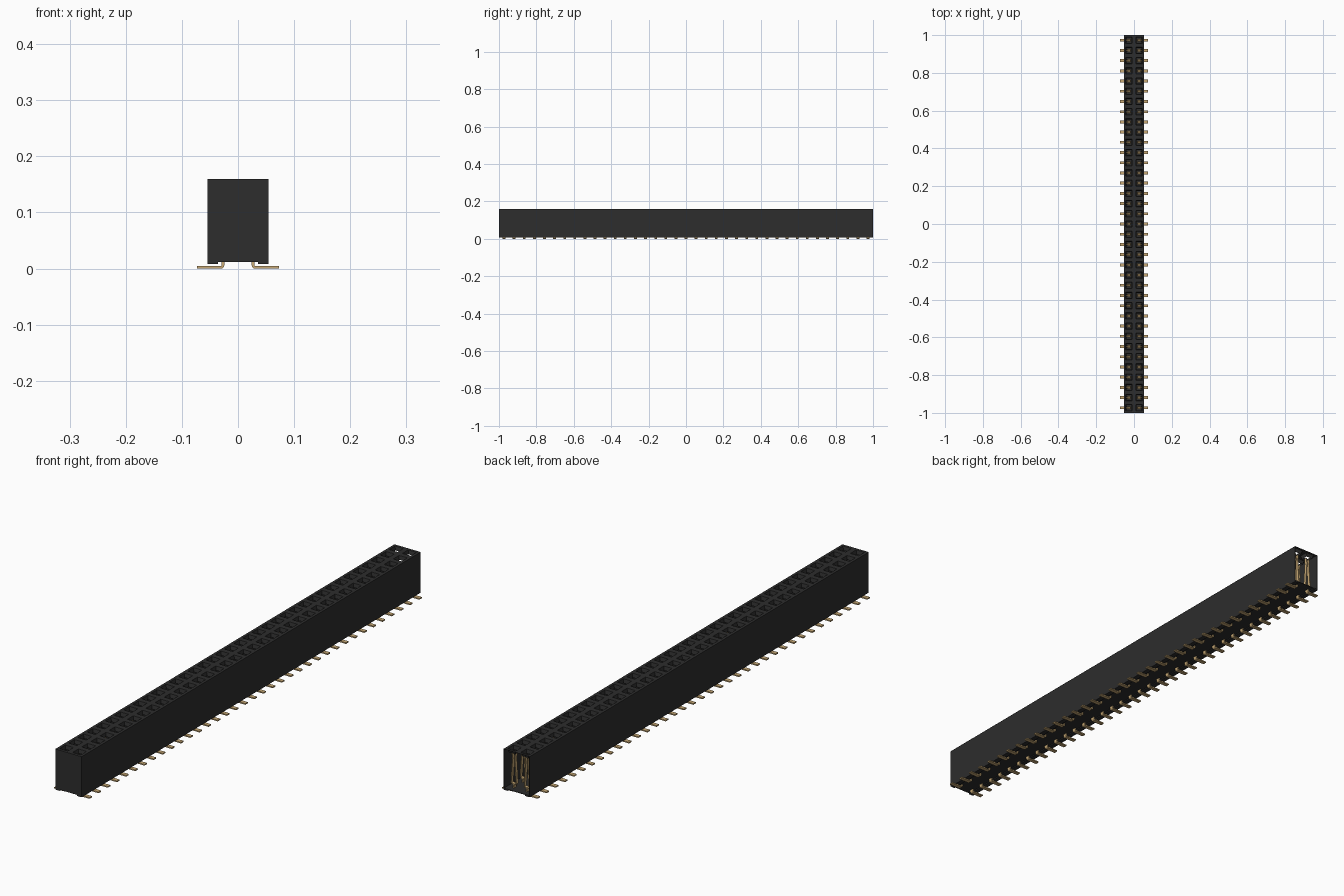
import bpy, bmesh, math
from mathutils import Vector

if "Cube" in bpy.data.objects:
    bpy.data.objects.remove(bpy.data.objects["Cube"])

ROWS = 37
PITCH = 2 / ROWS
HALF = PITCH            # half of the body width
TOP = 0.16
WALL = 0.002
COL = PITCH / 2         # x of one contact column


def material(name, rgb):
    m = bpy.data.materials.new(name)
    m.use_nodes = True
    m.diffuse_color = (*rgb, 1)
    m.node_tree.nodes["Principled BSDF"].inputs["Base Color"].default_value = (*rgb, 1)
    return m


black = material("black plastic", (0.026, 0.026, 0.026))
gold = material("gold metal", (0.58, 0.40, 0.18))


def finish(name, bm, mat):
    bmesh.ops.recalc_face_normals(bm, faces=bm.faces)
    me = bpy.data.meshes.new(name)
    bm.to_mesh(me)
    bm.free()
    me.materials.append(mat)
    ob = bpy.data.objects.new(name, me)
    bpy.context.collection.objects.link(ob)
    return ob


def box(name, lo, hi, mat):
    bm = bmesh.new()
    bmesh.ops.create_cube(bm, size=1)
    lo, hi = Vector(lo), Vector(hi)
    for v in bm.verts:
        v.co = (lo + hi) / 2 + v.co * (hi - lo)
    return finish(name, bm, mat)


def prism(bm, profile, y, width):
    """Extrude an x-z outline along y."""
    face = bm.faces.new([bm.verts.new((x, y - width / 2, z)) for x, z in profile])
    ext = bmesh.ops.extrude_face_region(bm, geom=[face])
    verts = [g for g in ext["geom"] if isinstance(g, bmesh.types.BMVert)]
    bmesh.ops.translate(bm, vec=(0, width, 0), verts=verts)


def mirror(ob):
    ob.modifiers.new("mirror", "MIRROR").use_axis[0] = True


# Housing shell, open at the back end
mirror(box("side_wall", (HALF - WALL, -1, 0.008), (HALF, 1, TOP - 0.0005), black))
mirror(box("standoff_rail", (0.036, -1, 0.008), (HALF - WALL, 1, 0.013), black))
box("floor", (WALL - HALF, -1, 0.012), (HALF - WALL, 1, 0.014), black)
box("front_wall", (WALL - HALF, -1, 0.012), (HALF - WALL, WALL - 1, TOP - 0.0005), black)

# Top plate with a tapered square socket over each contact
bm = bmesh.new()
bmesh.ops.create_grid(bm, x_segments=2, y_segments=ROWS, size=1)
for v in bm.verts:
    v.co.x *= HALF
    v.co.z = TOP
cells = list(bm.faces)
bmesh.ops.inset_individual(bm, faces=cells, thickness=0.014)
bmesh.ops.inset_individual(bm, faces=cells, thickness=0.005, depth=-0.014)
bmesh.ops.delete(bm, geom=cells, context="FACES")
finish("socket_plate", bm, black)

# Contacts: bent solder foot, base and two spring blades, repeated along the rows
bm = bmesh.new()
first = -1 + PITCH / 2
t = 0.0045
r = 0.006
bend_x = 0.0245 + r


def arc(radius):
    return [(bend_x - radius * math.cos(a), r - radius * math.sin(a))
            for a in (i * math.pi / 8 for i in range(5))]


foot = [(0.073, t), (0.073, 0)] + arc(r)[::-1] + [(0.0245, 0.03), (0.0245 + t, 0.03)] + arc(r - t)
prism(bm, foot, first, 0.015)
prism(bm, [(COL - 0.009, 0.026), (COL + 0.009, 0.026), (COL + 0.009, 0.03), (COL - 0.009, 0.03)],
      first, 0.013)
for s in (-1, 1):
    blade = [(0.009, 0.03), (0.003, 0.125), (0.006, 0.145), (0.0085, 0.145), (0.006, 0.125), (0.012, 0.03)]
    prism(bm, [(COL + s * x, z) for x, z in blade], first, 0.012)
contacts = finish("contacts", bm, gold)
rows = contacts.modifiers.new("rows", "ARRAY")
rows.count = ROWS
rows.use_relative_offset = False
rows.use_constant_offset = True
rows.constant_offset_displace = (0, PITCH, 0)
mirror(contacts)
